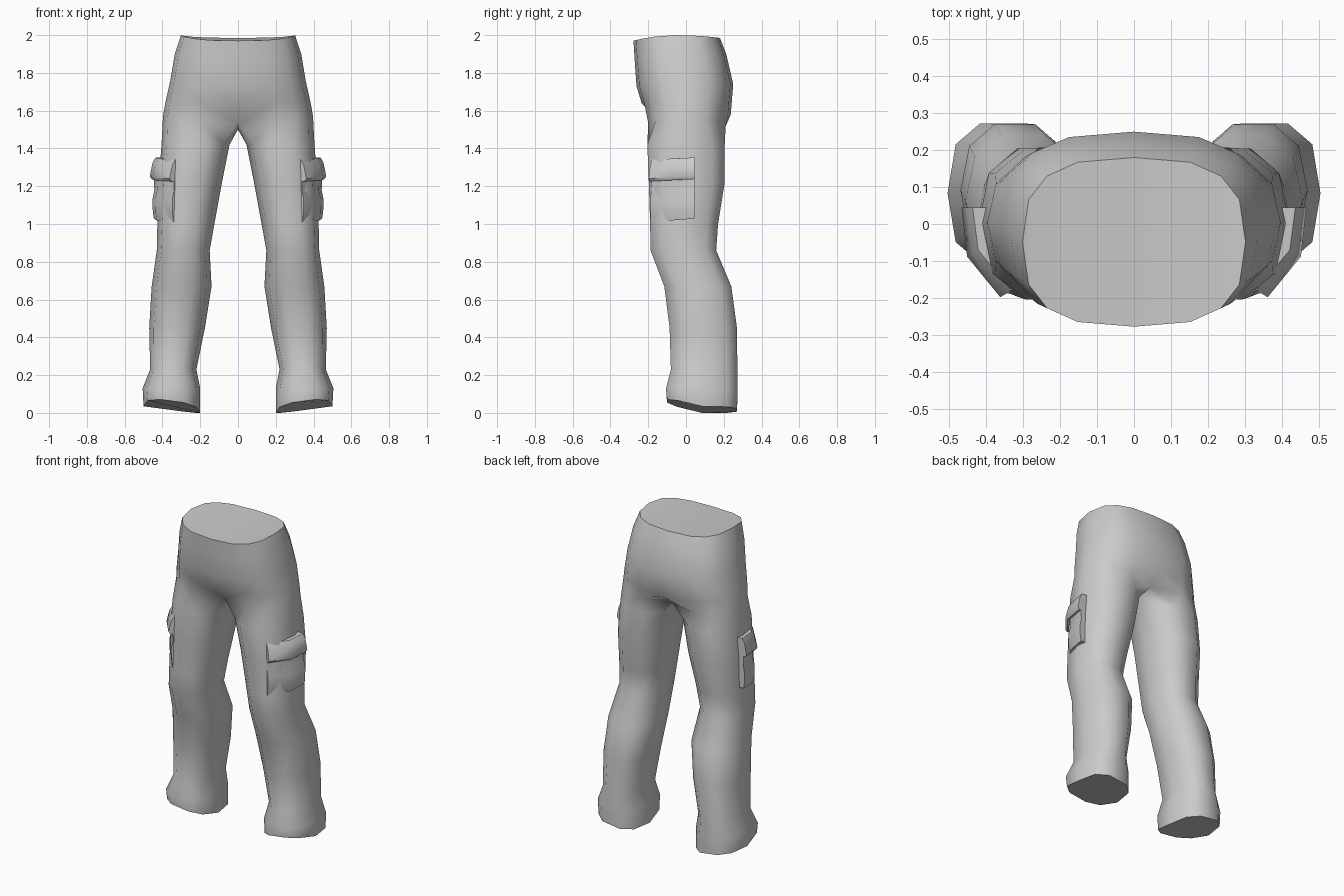
import bpy, bmesh
from math import sin, cos, radians, copysign

cube = bpy.data.objects.get("Cube")
if cube:
    bpy.data.objects.remove(cube)

fabric = bpy.data.materials.new("grey fabric")
GREY = (0.6, 0.6, 0.6, 1)
fabric.use_nodes = True
fabric.diffuse_color = GREY
fabric.node_tree.nodes["Principled BSDF"].inputs["Base Color"].default_value = GREY


def squash(angle, p):
    """Unit superellipse point."""
    c, s = cos(radians(angle)), sin(radians(angle))
    return [copysign(abs(v) ** (2 / p), v) if abs(v) > 1e-6 else 0 for v in (c, s)]


def bridge(bm, lower, upper, closed=True):
    n = len(lower)
    for i in range(n if closed else n - 1):
        j = (i + 1) % n
        bm.faces.new((lower[i], lower[j], upper[j], upper[i]))


def finish(bm, name, angle):
    """Mesh to mirrored, smooth shaded object."""
    bmesh.ops.recalc_face_normals(bm, faces=bm.faces)
    mesh = bpy.data.meshes.new(name)
    bm.to_mesh(mesh)
    bm.free()
    mesh.materials.append(fabric)
    obj = bpy.data.objects.new(name, mesh)
    bpy.context.collection.objects.link(obj)
    mirror = obj.modifiers.new("mirror", 'MIRROR')
    mirror.use_clip = True
    bpy.ops.object.select_all(action='DESELECT')
    obj.select_set(True)
    bpy.context.view_layer.objects.active = obj
    bpy.ops.object.modifier_apply(modifier="mirror")
    bpy.ops.object.shade_smooth_by_angle(angle=radians(angle))


# Leg rings: height, inner x, outer x, front y, back y, roundness
LEG = [
    (0.02, 0.20, 0.50, -0.10, 0.27, 2.7),
    (0.13, 0.20, 0.505, -0.105, 0.272, 2.7),
    (0.23, 0.22, 0.465, -0.08, 0.272, 2.5),
    (0.45, 0.175, 0.47, -0.087, 0.27, 2.4),
    (0.67, 0.14, 0.457, -0.115, 0.24, 2.4),
    (0.86, 0.15, 0.43, -0.188, 0.16, 2.4),
    (1.00, 0.125, 0.427, -0.19, 0.17, 2.4),
    (1.22, 0.085, 0.42, -0.197, 0.205, 2.4),
    (1.42, 0.045, 0.405, -0.205, 0.205, 2.4),
]
# Hip rings: front z, side z, back z, half width, front y, back y, roundness
HIPS = [
    (1.53, 1.57, 1.51, 0.397, -0.16, 0.17, 2.6),
    (1.64, 1.64, 1.58, 0.385, -0.235, 0.237, 2.6),
    (1.73, 1.76, 1.74, 0.358, -0.262, 0.25, 2.7),
    (1.87, 1.90, 1.90, 0.335, -0.272, 0.213, 2.7),
    (1.97, 2.00, 1.985, 0.302, -0.278, 0.18, 2.8),
]

# Trousers: one leg and half of the hips, mirrored
bm = bmesh.new()
rings = []
for z, x0, x1, y0, y1, p in LEG:
    ring = []
    for i in range(10):
        c, s = squash(216 + 36 * i, p)
        x = (x0 + x1) / 2 + (x1 - x0) / 2 * c
        y = (y0 + y1) / 2 + (y1 - y0) / 2 * s / 0.96
        lift = 0
        if z == LEG[0][0]:  # hem rises to the front and outside
            lift = 0.05 * max(0, -s) + 0.02 * c - 0.005
        ring.append(bm.verts.new((x, y, max(0, z + lift))))
    rings.append(ring)
for a, b in zip(rings, rings[1:]):
    bridge(bm, a, b)
bm.faces.new(rings[0])

arcs = []
for zf, zs, zb, w, y0, y1, p in HIPS:
    arc = []
    for i in range(9):
        c, s = squash(-90 + 22.5 * i, p)
        end = zf if s < 0 else zb
        z = zs + (end - zs) * s * s
        y = (y0 + y1) / 2 + (y1 - y0) / 2 * s
        # crotch seam tucks in, thighs stay full
        if not arcs:
            y = (y0 + y1) / 2 + (y1 - y0) / 2 * s * (1.32 if 0 < i < 8 else 0.85)
        arc.append(bm.verts.new((w * c, y, z)))
    arcs.append(arc)
crotch = bm.verts.new((0, 0.01, 1.50))
bridge(bm, rings[-1], arcs[0] + [crotch])
for a, b in zip(arcs, arcs[1:]):
    bridge(bm, a, b, closed=False)

# Waist cap, strips from the front to the back edge
top = arcs[-1]
for i in range(3):
    bm.faces.new((top[i], top[i + 1], top[7 - i], top[8 - i]))
bm.faces.new((top[3], top[4], top[5]))
finish(bm, "trousers", 70)


# Pocket panels wrap around the outer front of each thigh
PLAN = [(0.27, -0.14), (0.34, -0.185), (0.43, -0.075), (0.445, 0.045), (0.38, 0.045)]


def pocket(name, rows):
    bm = bmesh.new()
    rings = []
    for z, out, tilt in rows:
        ring = []
        for i, (x, y) in enumerate(PLAN):
            k = out if 0 < i < 4 else 0
            ring.append(bm.verts.new((x + k, y - k * 0.6 * (i < 3), z + tilt * y)))
        rings.append(ring)
    for a, b in zip(rings, rings[1:]):
        bridge(bm, a, b)
    bm.faces.new(rings[0])
    bm.faces.new(rings[-1])
    finish(bm, name, 50)


# rows: height, push outward, slope along y
pocket("pocket_bags", [(1.025, 0.0, 0.08), (1.06, 0.006, 0.06), (1.13, 0.008, 0),
                       (1.18, -0.002, 0), (1.27, 0.002, 0)])
pocket("pocket_flaps", [(1.235, 0.012, 0.05), (1.25, 0.022, 0.05),
                        (1.32, 0.008, 0.05), (1.35, -0.008, 0.05)])
